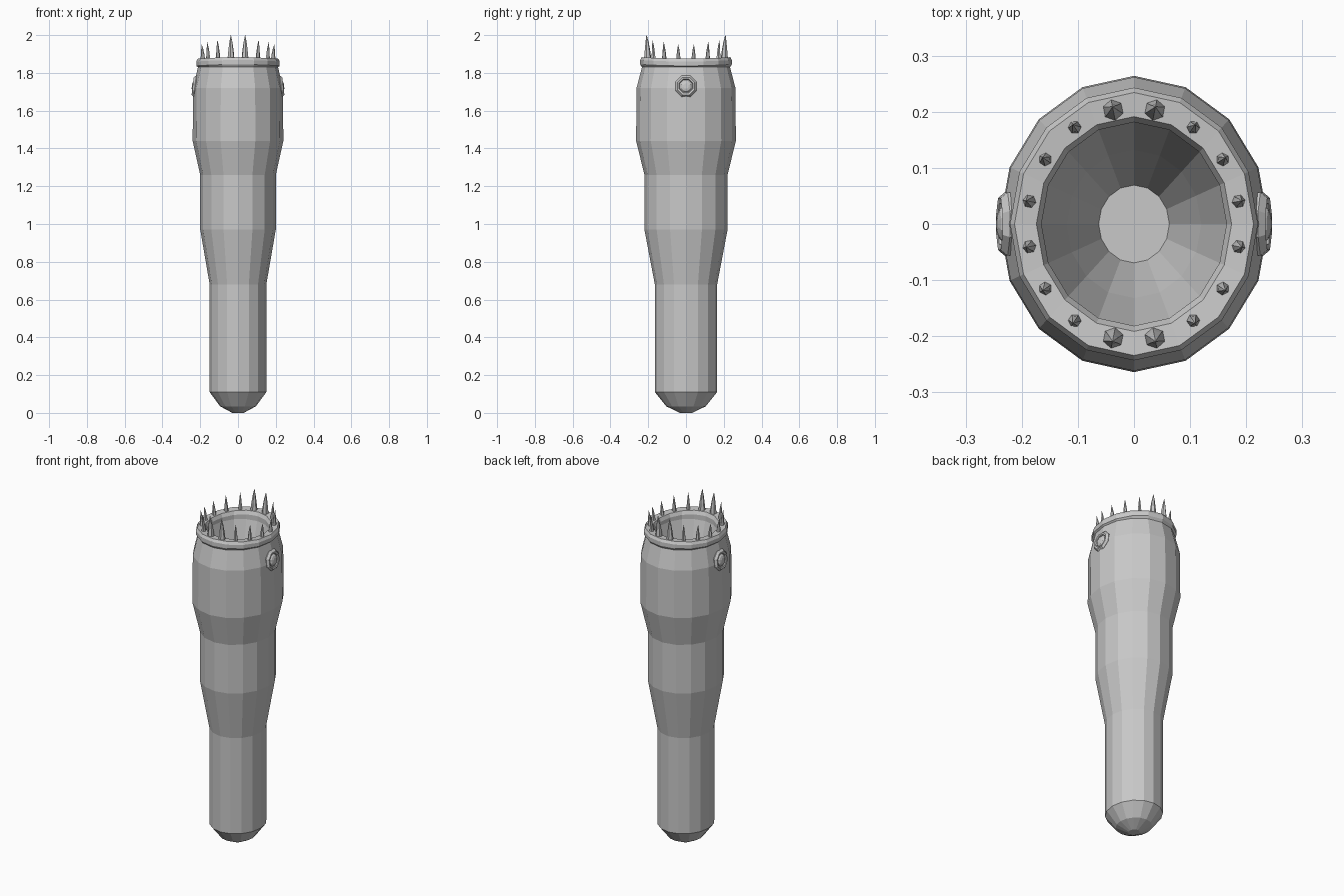
import bpy, math
from mathutils import Vector

if "Cube" in bpy.data.objects:
    bpy.data.objects.remove(bpy.data.objects["Cube"])

N = 16          # sides around the body
YS = 1.1        # body is slightly deeper (y) than wide (x)

skin = bpy.data.materials.new("plain grey")
skin.diffuse_color = (0.58, 0.58, 0.58, 1)
skin.use_nodes = True
skin.node_tree.nodes["Principled BSDF"].inputs["Base Color"].default_value = skin.diffuse_color


def make(name, verts, faces):
    me = bpy.data.meshes.new(name)
    me.from_pydata(verts, [], faces)
    me.materials.append(skin)
    ob = bpy.data.objects.new(name, me)
    bpy.context.collection.objects.link(ob)
    return ob


def lathe(name, profile, n, place):
    """Loft rings of (radius, height); place(angle, r, h) gives the point."""
    verts = [place(2 * math.pi * i / n, r, h) for r, h in profile for i in range(n)]
    faces = [(k * n + i, k * n + (i + 1) % n, (k + 1) * n + (i + 1) % n, (k + 1) * n + i)
             for k in range(len(profile) - 1) for i in range(n)]
    last = (len(profile) - 1) * n
    faces.append(tuple(reversed(range(n))))
    faces.append(tuple(range(last, last + n)))
    return make(name, verts, faces)


def around_z(a, r, h):
    dip = 0.008 * math.cos(a) ** 2 if h > 1.84 else 0   # rim sags at the sides
    return (r * math.cos(a), r * YS * math.sin(a), h - dip)


# Body with rolled rim and funnel-shaped mouth
lathe("body", [
    (0.03, 0.0), (0.095, 0.035), (0.15, 0.11), (0.15, 0.68), (0.2, 0.97),
    (0.2, 1.26), (0.24, 1.44), (0.238, 1.72), (0.212, 1.83),
    (0.221, 1.845), (0.221, 1.868), (0.213, 1.883),
    (0.174, 1.880), (0.165, 1.86), (0.165, 1.83),
    (0.12, 1.66), (0.063, 1.48)], N, around_z)


# Ring of teeth on the rim, the front and back pairs larger
def tooth(i):
    a = (i + 0.5) * 2 * math.pi / N
    s = abs(math.sin(a))
    big = s > 0.95
    base = Vector((0.19 * math.cos(a), 0.207 * math.sin(a), 1.868))
    out = Vector((math.cos(a), math.sin(a), 0))
    side = Vector((-out.y, out.x, 0))
    w = 0.02 if big else 0.0125
    tip = 2.0 if big else 1.943 + 0.036 * s

    def place(t, r, h):
        lean = out * 0.006 * h * h
        p = base + lean + (out * math.cos(t) + side * math.sin(t)) * r * w
        p.z = base.z + h * (tip - base.z)
        return p
    lathe("tooth", [(1, 0), (0.72, 0.4), (0.42, 0.72), (0.04, 1)], 6, place)


for i in range(N):
    tooth(i)


# Octagonal eyes: raised ring with a domed centre, one on each side
for sx in (1, -1):
    def eye_place(t, r, h, sx=sx):
        t += math.pi / 8
        y, z = r * math.cos(t), r * math.sin(t)
        return (sx * (h - 0.12 * z), sx * y, 1.73 + z)
    lathe("eye", [(0.058, 0.205), (0.061, 0.228), (0.050, 0.240), (0.040, 0.238),
                  (0.036, 0.231), (0.027, 0.240), (0.014, 0.244)], 8, eye_place)
